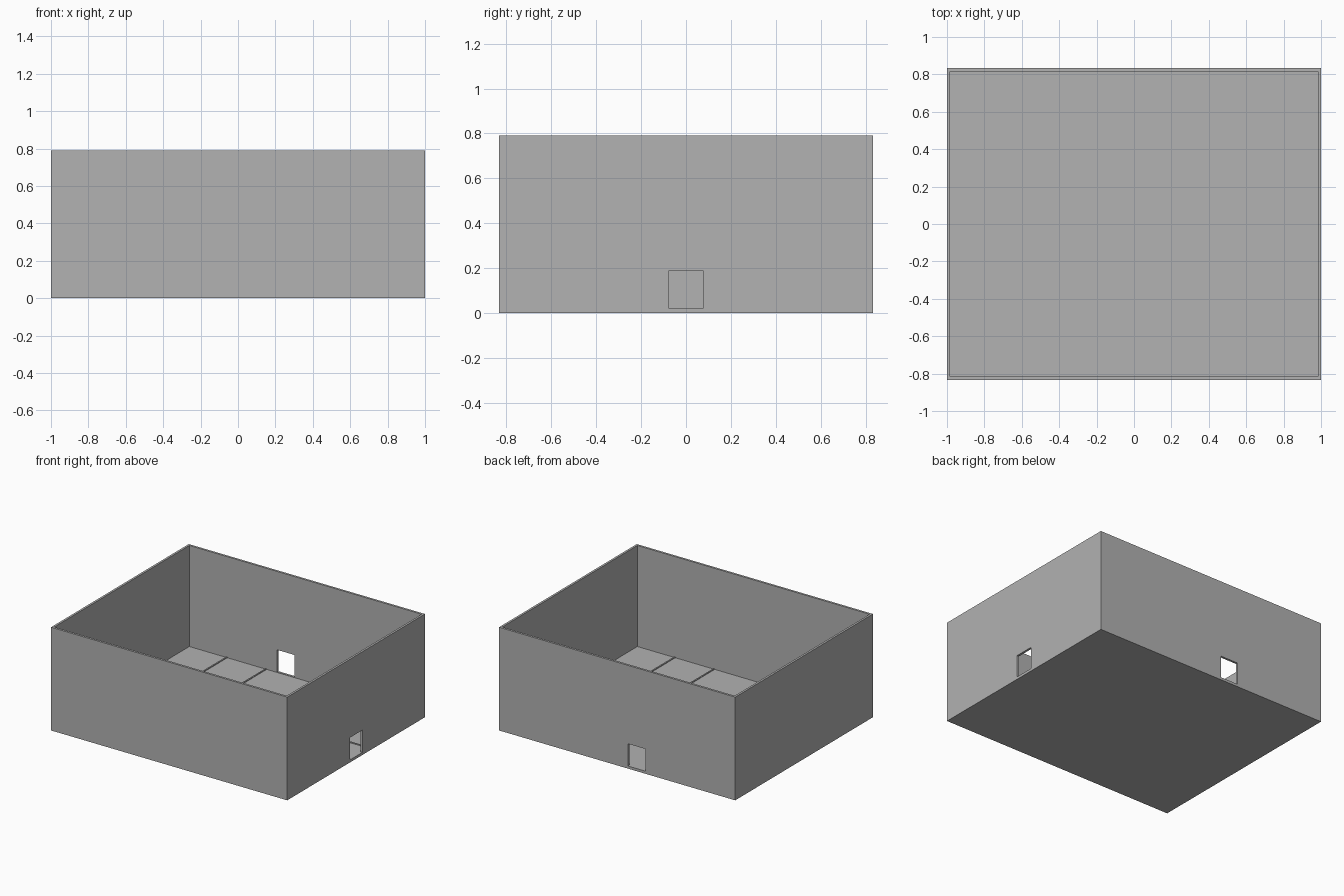
import bpy

if "Cube" in bpy.data.objects:
    bpy.data.objects.remove(bpy.data.objects["Cube"])

grey = bpy.data.materials.new("plain grey")
grey.diffuse_color = (0.445, 0.445, 0.445, 1)
grey.use_nodes = True
grey.node_tree.nodes["Principled BSDF"].inputs["Base Color"].default_value = grey.diffuse_color

W, D, H = 1.0, 0.833, 0.79      # half width, half depth, height
T = 0.0167                      # wall and floor thickness
FLOOR = 0.0167


def box(name, x0, x1, y0, y1, z0, z1):
    bpy.ops.mesh.primitive_cube_add(
        size=1, location=((x0 + x1) / 2, (y0 + y1) / 2, (z0 + z1) / 2))
    ob = bpy.context.object
    ob.name = name
    ob.scale = (x1 - x0, y1 - y0, z1 - z0)
    bpy.ops.object.transform_apply(location=False, rotation=False, scale=True)
    ob.data.materials.append(grey)
    return ob


# Open-topped shell: outer walls and floor slab in one piece
shell = box("outer_walls_and_floor", -W, W, -D, D, 0, H)
cutters = [
    box("room_cutter", -W + T, W - T, -D + T, D - T, FLOOR, H + 0.2),
    # Doorways in the right wall and the back wall
    box("right_door_cutter", W - 0.1, W + 0.1, -0.075, 0.075, 0.02, 0.19),
    box("back_door_cutter", -0.242, -0.092, D - 0.1, D + 0.1, 0.02, 0.19),
]
for c in cutters:
    mod = shell.modifiers.new(c.name, 'BOOLEAN')
    mod.operation = 'DIFFERENCE'
    mod.solver = 'EXACT'
    mod.object = c
    c.hide_render = True
    c.hide_set(True)

# Low room divider strips on the floor, with a tiny break mid-span
R, GAP, TOP = 0.005, 0.002, FLOOR + 0.006
for s in (-1, 1):
    for x in (-2 / 3, -1 / 3, 1 / 3, 2 / 3):
        for a, b in ((1 / 6 + R, 0.5 - GAP), (0.5 + GAP, D - T)):
            y0, y1 = sorted((s * a, s * b))
            box("cross_divider", x - R, x + R, y0, y1, FLOOR - 0.002, TOP)
    for x0, x1 in ((-W + T, -GAP), (GAP, W - T)):
        box("corridor_divider", x0, x1, s / 6 - R, s / 6 + R,
            FLOOR - 0.002, TOP)
